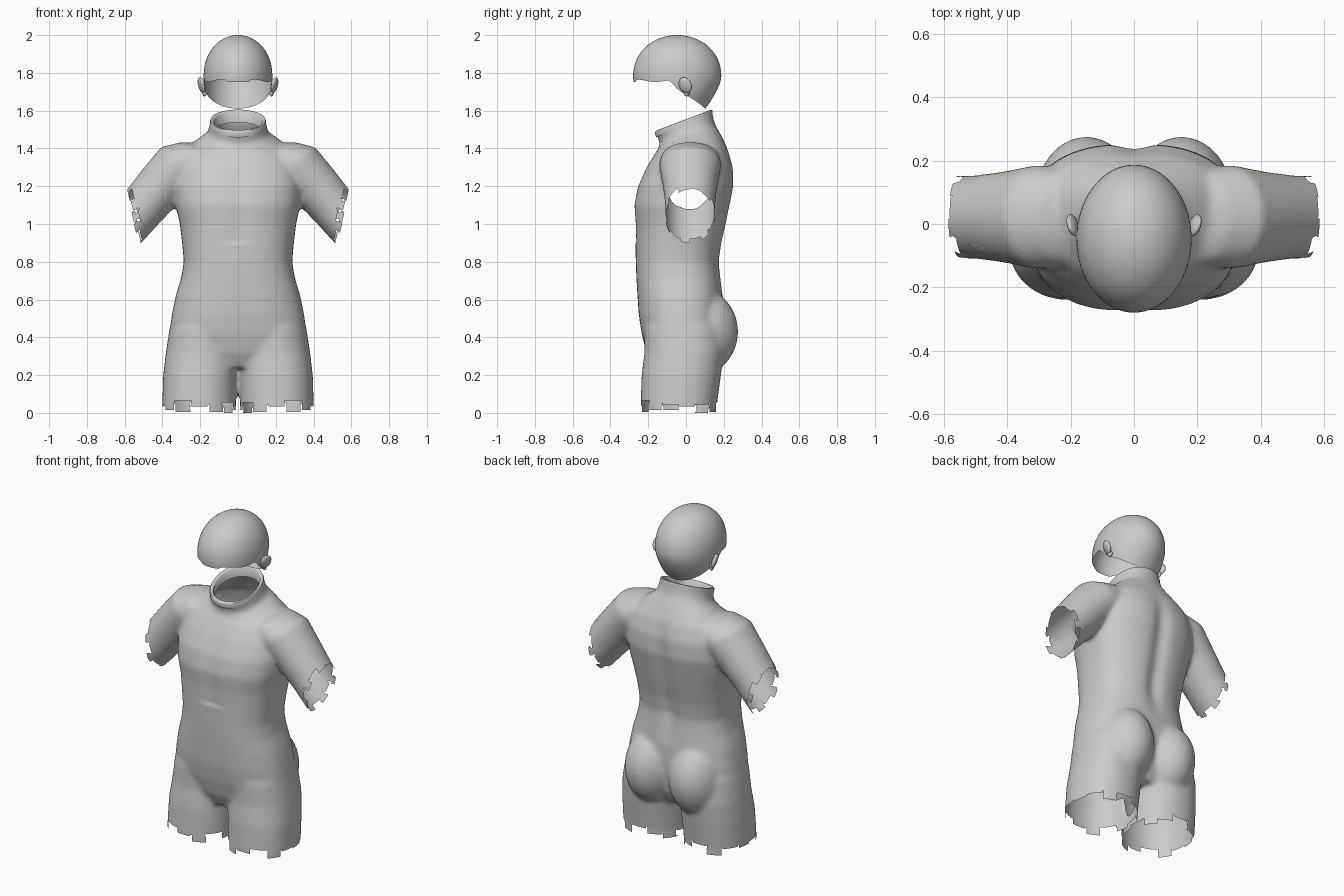
import bpy, bmesh, math
from mathutils import Vector

if "Cube" in bpy.data.objects:
    bpy.data.objects.remove(bpy.data.objects["Cube"])

grey = bpy.data.materials.new("plain_grey")
grey.diffuse_color = (0.6, 0.6, 0.6, 1)
grey.use_nodes = True
grey.node_tree.nodes["Principled BSDF"].inputs["Base Color"].default_value = grey.diffuse_color
N = 48


def spow(v, p):
    return math.copysign(abs(v) ** p, v)


def loft(bm, rings, cap=True):
    """Skin a list of equally long closed point rings."""
    rows = [[bm.verts.new(p) for p in r] for r in rings]
    for a, b in zip(rows, rows[1:]):
        for i in range(len(a)):
            j = (i + 1) % len(a)
            bm.faces.new((a[i], a[j], b[j], b[i]))
    if cap:
        bm.faces.new(rows[0][::-1])
        bm.faces.new(rows[-1])


def level_ring(z, w, front, back, slope=0.0, cx=0.0, power=2.0):
    """Horizontal (or sheared) super-elliptic section."""
    yc, ry, pts = (front + back) / 2, (back - front) / 2, []
    for i in range(N):
        t = math.tau * i / N
        y = ry * spow(math.sin(t), 2 / power)
        pts.append((cx + w * spow(math.cos(t), 2 / power), yc + y, z + slope * y))
    return pts


def finish(name, bm):
    mesh = bpy.data.meshes.new(name)
    bm.normal_update()
    bm.to_mesh(mesh)
    bm.free()
    ob = bpy.data.objects.new(name, mesh)
    bpy.context.collection.objects.link(ob)
    mesh.materials.append(grey)
    bpy.ops.object.select_all(action='DESELECT')
    bpy.context.view_layer.objects.active = ob
    ob.select_set(True)
    bpy.ops.object.shade_smooth_by_angle(angle=math.radians(50))
    return ob


def ellipsoid(bm, centre, radii, segs=32):
    made = bmesh.ops.create_uvsphere(bm, u_segments=segs, v_segments=segs // 2, radius=1)["verts"]
    for v in made:
        v.co = Vector(centre) + Vector(a * b for a, b in zip(v.co, radii))


# Torso: z, half width, front y, back y, slope
bm = bmesh.new()
torso = [(0.24, 0.20, -0.17, 0.13, 0), (0.32, 0.32, -0.21, 0.17, 0),
         (0.42, 0.365, -0.235, 0.19, 0), (0.52, 0.35, -0.25, 0.20, 0),
         (0.62, 0.33, -0.257, 0.195, 0), (0.72, 0.30, -0.263, 0.185, 0),
         (0.80, 0.287, -0.266, 0.178, 0), (0.90, 0.296, -0.268, 0.192, 0),
         (1.00, 0.308, -0.270, 0.215, 0), (1.10, 0.33, -0.278, 0.235, 0),
         (1.20, 0.34, -0.258, 0.255, 0), (1.30, 0.325, -0.212, 0.252, 0),
         (1.38, 0.29, -0.168, 0.225, 0.05), (1.44, 0.225, -0.142, 0.185, 0.2),
         (1.48, 0.16, -0.138, 0.152, 0.35), (1.545, 0.146, -0.162, 0.137, 0.38),
         (1.62, 0.146, -0.18, 0.135, 0.38)]
loft(bm, [level_ring(z, w, f, b, s, power=2.5 if z < 1.4 else 2.1) for z, w, f, b, s in torso])

# Sleeves, legs and seat on both sides
down_out, up_out = Vector((0.65, 0, -0.76)), Vector((0.76, 0, 0.65))
sleeve = [(0.12, 1.37, 0.08, 0.11), (0.21, 1.36, 0.115, 0.15), (0.30, 1.315, 0.142, 0.165),
          (0.40, 1.21, 0.132, 0.145), (0.494, 1.102, 0.124, 0.132), (0.66, 0.908, 0.115, 0.128)]
leg = [(-0.08, 0.206, 0.193, -0.24, 0.16), (0.05, 0.206, 0.195, -0.24, 0.165),
       (0.20, 0.200, 0.196, -0.235, 0.185), (0.32, 0.19, 0.192, -0.22, 0.20),
       (0.45, 0.18, 0.182, -0.22, 0.19), (0.56, 0.17, 0.14, -0.18, 0.16)]
for side in (-1, 1):
    rings = []
    for x, z, rn, ry in sleeve:
        ring = []
        for i in range(N):
            t = math.tau * i / N
            p = Vector((x, 0.022, z)) + up_out * rn * math.cos(t) + Vector((0, ry * math.sin(t), 0))
            ring.append((side * p.x, p.y, p.z))
        rings.append(ring)
    loft(bm, rings)
    loft(bm, [level_ring(z, w, f, b, 0, side * cx, 2.2) for z, cx, w, f, b in leg])
    ellipsoid(bm, (side * 0.15, 0.07, 0.43), (0.165, 0.207, 0.23))
bmesh.ops.recalc_face_normals(bm, faces=bm.faces)
suit = finish("body_suit", bm)

# Fuse everything into one soft skin
remesh = suit.modifiers.new("fuse", 'REMESH')
remesh.mode, remesh.voxel_size = 'VOXEL', 0.012
soften = suit.modifiers.new("soften", 'SMOOTH')
soften.factor, soften.iterations = 0.5, 14
for m in [m.name for m in suit.modifiers if m.name in ("fuse", "soften")]:
    bpy.ops.object.modifier_apply(modifier=m)
bm = bmesh.new()
bm.from_mesh(suit.data)

# Spine and chest grooves
for v in bm.verts:
    x, y, z = v.co
    fade = max(0, min(1, (z - 0.62) / 0.2, (1.42 - z) / 0.2))
    if y > 0:
        v.co.y -= 0.022 * fade * math.exp(-(x / 0.05) ** 2)
    elif z > 0.9:
        v.co.y += 0.008 * fade * math.exp(-(x / 0.06) ** 2)


def cut(faces, co, no, clear=True):
    geom = list({e for f in faces for e in f.edges} | {v for f in faces for v in f.verts}) + list(faces)
    bmesh.ops.bisect_plane(bm, geom=geom, plane_co=co, plane_no=no, clear_outer=clear)


def ragged_hem(inside, centre, axis, u, v, steps):
    """Trim a limb end sector by sector to a stepped hem."""
    n = len(steps)
    for k in range(n):
        a = math.tau * k / n
        cut([f for f in bm.faces if inside(f.calc_center_median())], centre,
            v * math.cos(a) - u * math.sin(a), False)
    for k, step in enumerate(steps):
        def here(p):
            d = p - centre
            return inside(p) and int((math.atan2(d.dot(v), d.dot(u)) % math.tau) / math.tau * n) == k
        cut([f for f in bm.faces if here(f.calc_center_median())], centre + axis * step, axis)


Y, Z = Vector((0, 1, 0)), Vector((0, 0, 1))
leg_steps = [0.0, -0.01, 0.03, -0.02, 0.01, 0.035, 0.0, 0.02, -0.02, 0.03, 0.0, -0.03, 0.02, -0.01]
arm_steps = [0.0, 0.005, -0.02, 0.01, -0.02, 0.0, -0.025, 0.0, -0.01, 0.012, -0.025, 0.0, -0.02, 0.005]
for side in (-1, 1):
    X = Vector((side, 0, 0))
    ragged_hem(lambda p: p.x * side > 0 and p.z < 0.13, Vector((side * 0.206, -0.04, 0.035)),
               -Z, X, Y, leg_steps)
    axis = Vector((side * 0.97, 0, -0.23)).normalized()
    across = Vector((side * 0.23, 0, 0.97)).normalized()
    ragged_hem(lambda p: p.x * side > 0.43 and p.z < 1.27, Vector((side * 0.548, 0.022, 1.04)),
               axis, across, Y, arm_steps)

# Neck opening follows the sloping collar
cut(list(bm.faces), Vector((0, -0.0125, 1.545)), Vector((0, -0.38, 1)).normalized())
bm.to_mesh(suit.data)
bm.free()
suit.data.materials.clear()
suit.data.materials.append(grey)
bpy.ops.object.shade_smooth_by_angle(angle=math.radians(50))

# Collar lip rolled to the inside
bm = bmesh.new()
lip = [(1.515, 0.146, -0.158, 0.139), (1.54, 0.149, -0.164, 0.140), (1.549, 0.145, -0.161, 0.136),
       (1.550, 0.135, -0.150, 0.126), (1.543, 0.127, -0.143, 0.118), (1.49, 0.125, -0.132, 0.118)]
loft(bm, [level_ring(z, w, f, b, 0.38, power=2.1) for z, w, f, b in lip], cap=False)
finish("collar_lip", bm)

# Head shell: each column runs from the crown to a lower edge that drops at the back
bm = bmesh.new()


def head_point(t, z):
    if z >= 1.78:
        k = (1 - ((z - 1.78) / 0.22) ** 2.15) ** 0.5
        w, front, back = 0.182 * k, -0.045 - 0.235 * k, -0.045 + 0.232 * k
    else:
        d = (1.78 - z) / 0.17
        w, front, back = 0.182 - 0.045 * d ** 2, -0.28 + 0.12 * d ** 2, 0.187 - 0.085 * d ** 1.5
    return (w * math.cos(t), (front + back) / 2 + (back - front) / 2 * math.sin(t), z)


def lower_edge(t):
    s = math.sin(t)
    if s < -0.1:
        return 1.752 + 0.012 * math.cos(3 * t) ** 2 * (s > -0.95)
    return 1.745 - 0.135 * min(1, (s + 0.1) / 1.1) ** 0.65


rings = []
for r in range(25):
    q = math.sin(r / 24 * math.pi / 2)
    rings.append([head_point(math.tau * i / 64, lower_edge(math.tau * i / 64) * (1 - q) + 1.9998 * q)
                  for i in range(64)])
loft(bm, rings, cap=False)
bmesh.ops.contextual_create(bm, geom=[e for e in bm.edges if e.is_boundary and e.verts[0].co.z > 1.95])
finish("head_shell", bm)

# Ears: flared shell with a small lobe
for side, label in ((-1, "left"), (1, "right")):
    bm = bmesh.new()
    ellipsoid(bm, (0, 0, 0), (0.016, 0.034, 0.042), 20)
    for v in bm.verts:
        v.co.x += 0.3 * v.co.y + 0.2 * v.co.z
        v.co = Vector((side * (0.193 + v.co.x), -0.004 + v.co.y - 0.2 * v.co.z, 1.735 + v.co.z))
    ellipsoid(bm, (side * 0.178, 0.004, 1.695), (0.012, 0.016, 0.02), 12)
    bmesh.ops.recalc_face_normals(bm, faces=bm.faces)
    finish(label + "_ear", bm)
